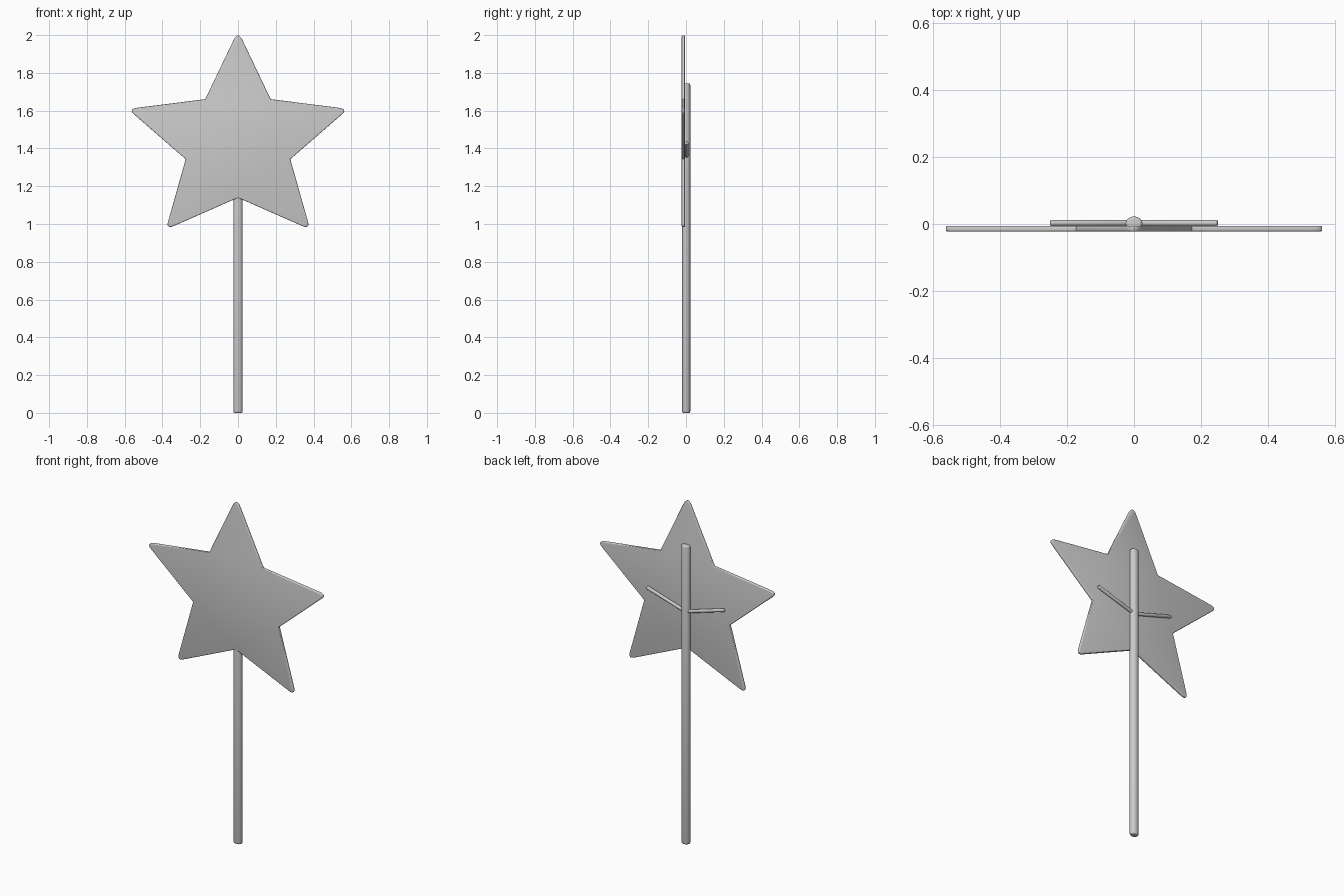
import bpy, bmesh
from mathutils import Vector, Matrix

if "Cube" in bpy.data.objects:
    bpy.data.objects.remove(bpy.data.objects["Cube"])


def finish(bm, name):
    bmesh.ops.recalc_face_normals(bm, faces=bm.faces[:])
    mesh = bpy.data.meshes.new(name)
    bm.to_mesh(mesh)
    bm.free()
    obj = bpy.data.objects.new(name, mesh)
    bpy.context.collection.objects.link(obj)
    bpy.ops.object.select_all(action='DESELECT')
    obj.select_set(True)
    bpy.context.view_layer.objects.active = obj
    bpy.ops.object.shade_smooth_by_angle(angle=0.6)
    return obj


def rod(name, start, end, rx, ry, bevel, sides=32):
    """Round rod between two points with softened ends."""
    a, b = Vector(start), Vector(end)
    axis = b - a
    bm = bmesh.new()
    bmesh.ops.create_cone(bm, cap_ends=True, segments=sides, radius1=1,
                          radius2=1, depth=axis.length)
    bmesh.ops.scale(bm, vec=(rx, ry, 1), verts=bm.verts[:])
    rims = [e for e in bm.edges if any(len(f.verts) > 4 for f in e.link_faces)]
    bmesh.ops.bevel(bm, geom=rims, offset=bevel, segments=3, profile=0.5,
                    affect='EDGES')
    turn = Vector((0, 0, 1)).rotation_difference(axis).to_matrix().to_4x4()
    bm.transform(Matrix.Translation((a + b) / 2) @ turn)
    return finish(bm, name)


def rounded_tip(p, c, q, steps=6):
    """Curve from p to q, pulled towards the sharp corner c."""
    p, c, q = Vector(p), Vector(c), Vector(q)
    return [p * (1 - t) ** 2 + c * 2 * t * (1 - t) + q * t * t
            for t in (i / steps for i in range(steps + 1))]


# Star plate: right half of the outline (x, z), then mirrored
half = rounded_tip((-0.024, 1.973), (0, 2.023), (0.024, 1.973))[3:]
half.append(Vector((0.173, 1.661)))
half += rounded_tip((0.529, 1.616), (0.584, 1.609), (0.55, 1.58))
half.append(Vector((0.277, 1.343)))
half += rounded_tip((0.37, 1.014), (0.382, 0.971), (0.339, 0.99))
half.append(Vector((0, 1.139)))
outline = half + [Vector((-p.x, p.y)) for p in half[-2:0:-1]]

FRONT, BACK = -0.0225, -0.006
bm = bmesh.new()
face = bm.faces.new([bm.verts.new((p.x, FRONT, p.y)) for p in outline])
ext = bmesh.ops.extrude_face_region(bm, geom=[face], use_keep_orig=True)
bmesh.ops.translate(bm, vec=(0, BACK - FRONT, 0),
                    verts=[v for v in ext['geom'] if isinstance(v, bmesh.types.BMVert)])
rims = [e for e in bm.edges if any(len(f.verts) > 4 for f in e.link_faces)]
bmesh.ops.bevel(bm, geom=rims, offset=0.005, segments=3, profile=0.5,
                affect='EDGES')
finish(bm, "star_plate")

# Handle stick running up the back of the star
rod("handle_stick", (0, 0.001, 0), (0, 0.001, 1.745), 0.025, 0.0215, 0.008)

# Two thin braces forming a shallow V behind the star
for side, label in ((-1, "left"), (1, "right")):
    rod(label + "_brace", (0, 0.003, 1.355), (side * 0.25, 0.003, 1.43),
        0.0095, 0.0095, 0.004, sides=20)
